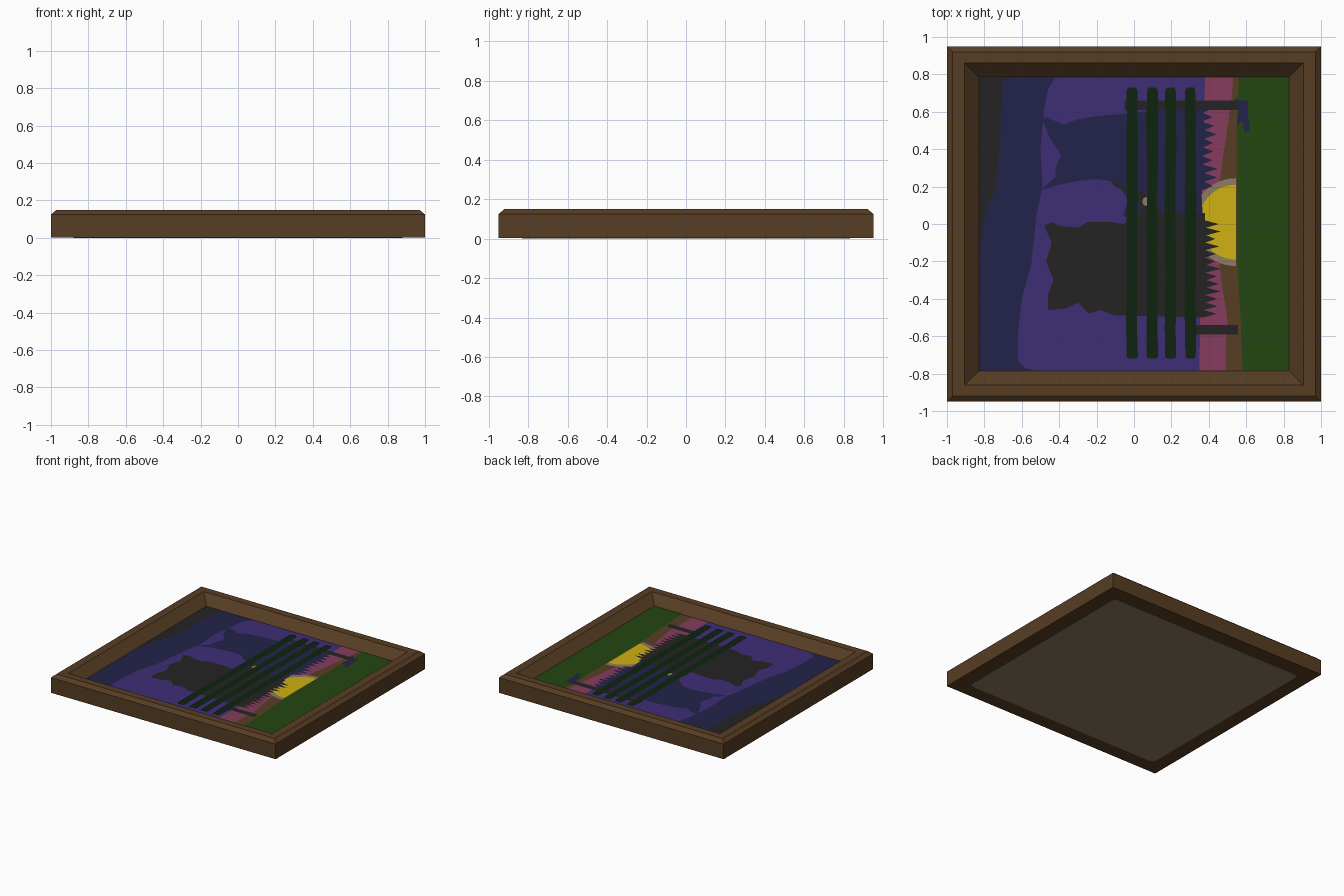
import bpy, bmesh, math, random

if "Cube" in bpy.data.objects:
    bpy.data.objects.remove(bpy.data.objects["Cube"])
random.seed(4)


def mat(name, r, g, b):
    m = bpy.data.materials.new(name)
    lin = [((c / 255 + 0.055) / 1.055) ** 2.4 if c > 10 else c / 255 / 12.92 for c in (r, g, b)]
    m.diffuse_color = (*lin, 1)
    m.use_nodes = True
    m.node_tree.nodes["Principled BSDF"].inputs["Base Color"].default_value = m.diffuse_color
    return m


BROWN = mat("wood brown", 87, 61, 35)
TAN = mat("tan", 142, 123, 99)
GREY = mat("charcoal", 36, 36, 36)
NAVY = mat("navy", 34, 34, 74)
PURPLE = mat("purple", 63, 46, 118)
PINK = mat("dusk pink", 134, 60, 94)
YELLOW = mat("sun yellow", 208, 177, 18)
GREEN = mat("grass green", 36, 71, 18)
DARK = mat("dark green", 14, 35, 15)


def finish(name, bm, material):
    bmesh.ops.recalc_face_normals(bm, faces=bm.faces)
    me = bpy.data.meshes.new(name)
    bm.to_mesh(me)
    bm.free()
    me.materials.append(material)
    ob = bpy.data.objects.new(name, me)
    bpy.context.collection.objects.link(ob)
    return ob


# Moulded frame: loft of rectangles (half x, half y, z)
bm = bmesh.new()
rings = []
for hx, hy, z in [(1, .95, .003), (1, .95, .125), (.97, .92, .15),
                  (.905, .86, .15), (.83, .785, .08)]:
    rings.append([bm.verts.new((sx * hx, sy * hy, z))
                  for sx, sy in ((-1, -1), (1, -1), (1, 1), (-1, 1))])
for a, b in zip(rings, rings[1:]):
    for i in range(4):
        j = (i + 1) % 4
        bm.faces.new((a[i], a[j], b[j], b[i]))
bm.faces.new(rings[0][::-1])
bm.faces.new(rings[-1])
finish("frame", bm, BROWN)

# Backing board with rounded corners
bm = bmesh.new()
pts = []
for k, (sx, sy) in enumerate(((1, 1), (-1, 1), (-1, -1), (1, -1))):
    for i in range(6):
        a = math.radians(90 * k + 18 * i)
        pts.append((sx * .84 + .04 * math.cos(a), sy * .79 + .04 * math.sin(a)))
low = [bm.verts.new((x, y, 0)) for x, y in pts]
high = [bm.verts.new((x, y, .003)) for x, y in pts]
bm.faces.new(low[::-1])
for i in range(len(pts)):
    j = (i + 1) % len(pts)
    bm.faces.new((low[i], low[j], high[j], high[i]))
finish("backing_board", bm, TAN)


# Painting: thin layers stacked upward, outlines in hundredths
def layer(name, level, material, *outlines):
    bm = bmesh.new()
    for o in outlines:
        f = bm.faces.new([bm.verts.new((x / 100, y / 100, .081 + level * .0007)) for x, y in o])
        f.normal_update()
        if f.normal.z < 0:
            f.normal_flip()
    me = bpy.data.meshes.new(name)
    bm.to_mesh(me)
    bm.free()
    me.materials.append(material)
    bpy.context.collection.objects.link(bpy.data.objects.new(name, me))


def box(x0, x1, y0, y1):
    return [(x0, y0), (x1, y0), (x1, y1), (x0, y1)]


def spikes(x, y0, y1, n, reach):
    out = []
    for i in range(n):
        y = y0 + (y1 - y0) * i / n
        out += [(x + random.uniform(0, 2), y),
                (x + reach * random.uniform(.6, 1), y + (y1 - y0) * .5 / n)]
    return out + [(x, y1)]


def half_disc(r):
    return [(54.5 + r * math.cos(a), 1 + r * math.sin(a))
            for a in [math.pi * (.5 + i / 24) for i in range(25)]]


T = 78.4
layer("night_sky", 0, NAVY, box(-83, 40, -T, T))
layer("dark_sky", 1, GREY, [(-83, T), (-70, T), (-71, 62), (-72, 40), (-74, 18), (-78, 10),
                            (-80, 2), (-82, -10), (-83, -12)])
layer("purple_sky", 1, PURPLE, [(-42, T), (-46, 72), (-48, 62), (-49, 52), (-50, 40), (-49, 20),
                                (-52, 5), (-55, -22), (-60, -40), (-62, -58), (-62, -73),
                                (-58, -77), (-53, -T), (36, -T), (38, T)])
layer("dusk_ground", 1, BROWN, box(34, 60, -T, T))
layer("pink_glow", 2, PINK, [(38, T), (53, T), (52, 66), (49, 45), (46, 24), (44, 0), (46, -25),
                             (50, -52), (49, -65), (49, -T), (35, -T), (36, 0)])
layer("sun_glow", 3, TAN, half_disc(23.5))
layer("sun", 4, YELLOW, [p for p in half_disc(20)])
layer("grass", 4, GREEN, [(56, T), (55, 55), (55, -20), (57, -50), (58, -T), (83, -T), (83, T)])

# Two animal silhouettes with shaggy grass edges
layer("far_animal", 5, NAVY,
      [(-49, 56), (-46, 57), (-38, 53), (-30, 56), (-18, 58), (-4, 59)]
      + spikes(36, 64, 18, 10, 9)
      + [(37, 0), (0, 0), (-6, 5), (-3, 12), (-7, 19), (-13, 23), (-20, 24), (-30, 23), (-40, 21),
         (-50, 18), (-42, 25), (-42, 30), (-39, 37), (-45, 46)])
layer("near_animal", 6, GREY,
      [(-48, -1), (-44, 1), (-40, -1), (-30, -2), (-25, 1), (-12, 1), (-6, 0), (0, 3), (37, 4)]
      + spikes(37, 2, -50, 13, 10)
      + [(0, -49), (-10, -49), (-18, -46), (-24, -48), (-30, -42), (-36, -45), (-46, -46),
         (-46, -38), (-43, -30), (-47, -20), (-44, -10)],
      [(-13, 24), (-5, 20), (3, 18), (10, 13), (14, 6), (38, 6), (38, 0), (-5, 1), (3, 5),
       (4, 10), (-1, 15), (-10, 20)])
layer("eye", 7, TAN, [(6.4 + 2 * math.cos(i * math.pi / 4), 12 + 2.4 * math.sin(i * math.pi / 4))
                      for i in range(8)])

# Fence: two posts and four rails with wobbly sides
layer("fence_posts", 7, GREY, box(-5, 58, 61, 66), box(32, 55.5, -59, -54))
layer("post_tuft", 8, NAVY, [(54, 68), (56, 66), (61, 66), (61, 58), (62, 50), (59, 49), (58, 55),
                             (55, 53), (56, 60)])
rails = []
for cx in (-1, 9.7, 19.6, 30.2):
    ys = [-71 + 142 * i / 10 for i in range(11)]
    side = [(cx + 2.9 + random.uniform(-.3, .3), y) for y in ys]
    other = [(cx - 2.9 + random.uniform(-.3, .3), y) for y in reversed(ys)]
    rails.append(side + [(cx + 2, 73), (cx - 2, 73)] + other + [(cx - 2, -72), (cx + 2, -72)])
layer("fence_rails", 9, DARK, *rails)
